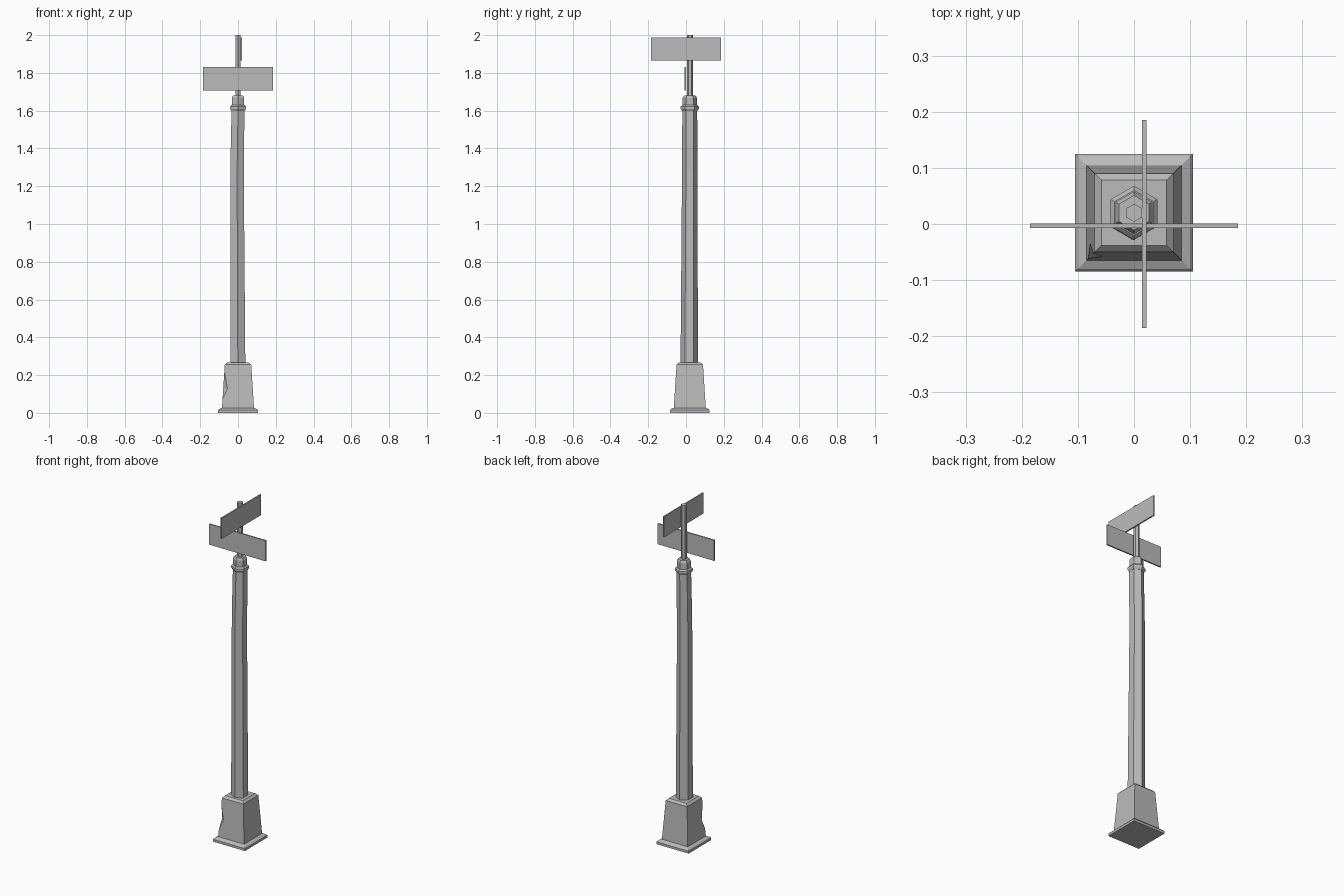
import bpy, bmesh, math
from mathutils import Vector

if "Cube" in bpy.data.objects:
    bpy.data.objects.remove(bpy.data.objects["Cube"])

CY = 0.02  # post axis sits slightly behind the origin

grey = bpy.data.materials.new("weathered grey")
grey.use_nodes = True
grey.diffuse_color = (0.5, 0.5, 0.5, 1)
grey.node_tree.nodes["Principled BSDF"].inputs["Base Color"].default_value = grey.diffuse_color


def finish(bm, name):
    bmesh.ops.recalc_face_normals(bm, faces=bm.faces)
    mesh = bpy.data.meshes.new(name)
    bm.to_mesh(mesh)
    bm.free()
    mesh.materials.append(grey)
    obj = bpy.data.objects.new(name, mesh)
    bpy.context.collection.objects.link(obj)
    return obj


def loft(name, sides, rings, turn):
    """Stack of polygon rings given as (radius, z, shift x, shift y)."""
    bm = bmesh.new()
    loops = []
    for r, z, dx, dy in rings:
        angles = [turn + math.tau * i / sides for i in range(sides)]
        loops.append([bm.verts.new((dx + r * math.cos(a), CY + dy + r * math.sin(a), z))
                      for a in angles])
    for low, high in zip(loops, loops[1:]):
        for i in range(sides):
            j = (i + 1) % sides
            bm.faces.new((low[i], low[j], high[j], high[i]))
    bm.faces.new(loops[0][::-1])
    bm.faces.new(loops[-1])
    return finish(bm, name)


def square(name, profile):
    return loft(name, 4, [(h * math.sqrt(2), z, 0, 0) for h, z in profile], math.pi / 4)


def hexagon(name, profile):
    return loft(name, 6, [(p + (0, 0))[:4] for p in profile], math.pi / 2)


def box(name, centre, size):
    bm = bmesh.new()
    bmesh.ops.create_cube(bm, size=1)
    for v in bm.verts:
        v.co = Vector(centre) + v.co * Vector(size)
    return finish(bm, name)


# Square foot: stepped plinth and tapered pedestal
square("plinth", [(0.105, 0), (0.105, 0.014), (0.1, 0.02), (0.085, 0.027)])
pedestal = square("pedestal", [(0.085, 0.022), (0.07, 0.255), (0.058, 0.267)])

# Broken chip in the front right corner of the pedestal
bm = bmesh.new()
tip = [bm.verts.new(p) for p in ((-0.0725, -0.0525, 0.22), (-0.082, -0.062, 0.07),
                                 (-0.054, -0.0595, 0.13), (-0.0795, -0.034, 0.13),
                                 (-0.1, -0.08, 0.14))]
bmesh.ops.convex_hull(bm, input=tip)
cutter = finish(bm, "chip_cutter")
cutter.hide_render = True
cut = pedestal.modifiers.new("chip", "BOOLEAN")
cut.operation, cut.solver, cut.object = "DIFFERENCE", "EXACT", cutter
bpy.context.view_layer.update()
result = bpy.data.meshes.new_from_object(
    pedestal.evaluated_get(bpy.context.evaluated_depsgraph_get()))
pedestal.modifiers.clear()
pedestal.data = result
bpy.data.objects.remove(cutter)

# Slightly bent hexagonal post with collar and cap
hexagon("post", [(0.046, 0.26, -0.001, -0.003), (0.041, 1.28, -0.005, 0),
                 (0.041, 1.4, -0.003, 0), (0.039, 1.61)])
hexagon("collar", [(0.04, 1.598), (0.048, 1.61), (0.048, 1.622), (0.04, 1.63)])
hexagon("cap", [(0.038, 1.625), (0.038, 1.667), (0.031, 1.68)])
hexagon("sign_rod", [(0.016, 1.67), (0.016, 2.0)])

# Two crossed blank sign plates
box("front_sign", (0, -0.003, 1.769), (0.37, 0.008, 0.122))
box("side_sign", (0.018, 0, 1.926), (0.008, 0.37, 0.122))
